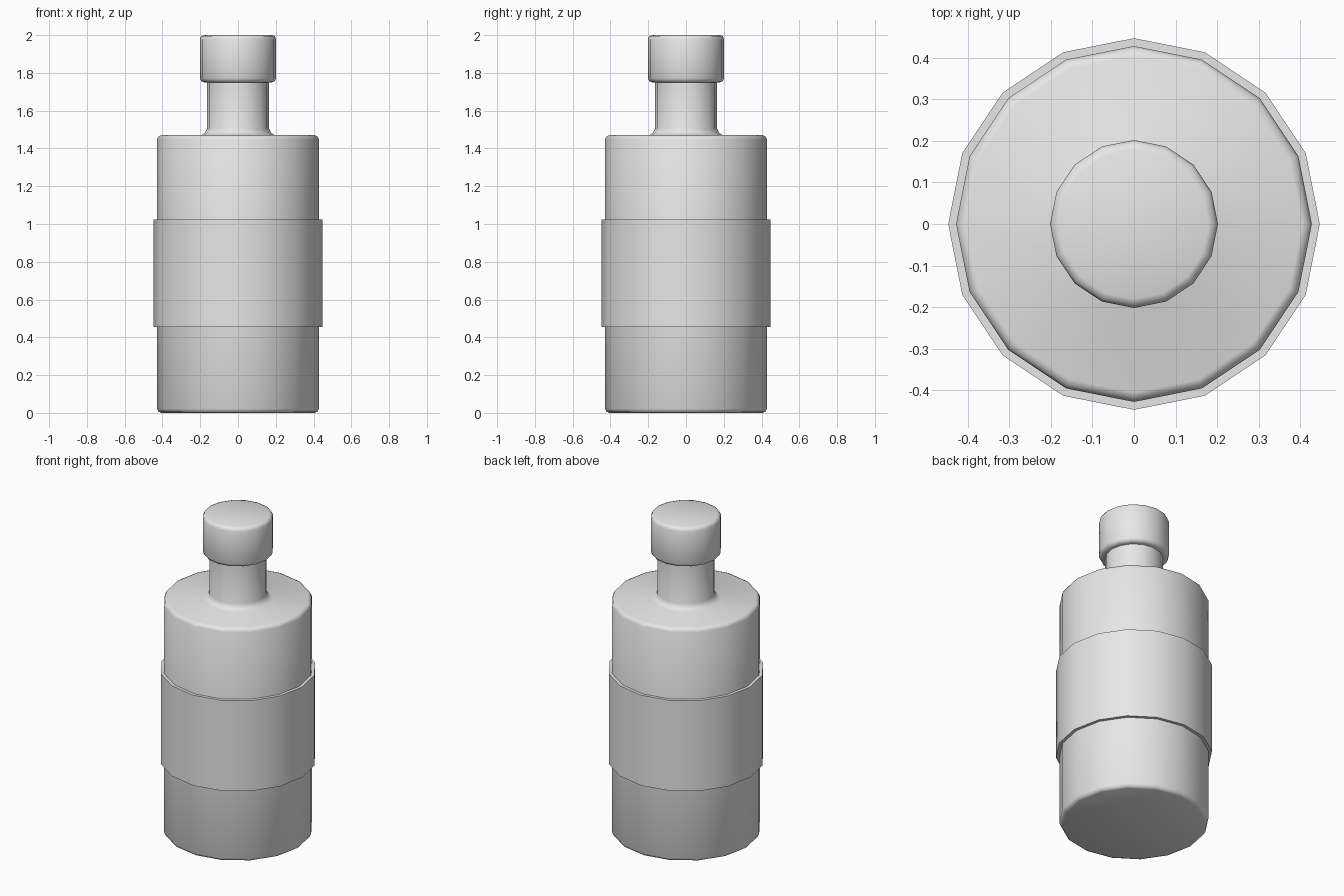
import bpy
import bmesh
from math import cos, sin, tau, radians

SIDES = 16

cube = bpy.data.objects.get("Cube")
if cube:
    bpy.data.objects.remove(cube, do_unlink=True)

grey = bpy.data.materials.new("light_grey")
grey.use_nodes = True
colour = (0.8, 0.8, 0.8, 1)
grey.diffuse_color = colour
grey.node_tree.nodes["Principled BSDF"].inputs["Base Color"].default_value = colour


def lathe(name, profile, closed=False):
    """Turn (radius, height) points about z; open profiles get end caps."""
    bm = bmesh.new()
    rings = [[bm.verts.new((r * cos(tau * i / SIDES), r * sin(tau * i / SIDES), z))
              for i in range(SIDES)] for r, z in profile]
    pairs = list(zip(rings, rings[1:]))
    if closed:
        pairs.append((rings[-1], rings[0]))
    else:
        bm.faces.new(rings[0])
        bm.faces.new(rings[-1])
    for low, high in pairs:
        for i in range(SIDES):
            j = (i + 1) % SIDES
            bm.faces.new((low[i], low[j], high[j], high[i]))
    bmesh.ops.recalc_face_normals(bm, faces=bm.faces)
    mesh = bpy.data.meshes.new(name)
    bm.to_mesh(mesh)
    bm.free()
    mesh.materials.append(grey)
    obj = bpy.data.objects.new(name, mesh)
    bpy.context.collection.objects.link(obj)
    bpy.ops.object.select_all(action='DESELECT')
    obj.select_set(True)
    bpy.context.view_layer.objects.active = obj
    bpy.ops.object.shade_smooth_by_angle(angle=radians(50))
    return obj


# Bottle body with bevelled rims, a flared shoulder and the neck
lathe("bottle", [(0.405, 0), (0.42, 0.006), (0.428, 0.022),
                 (0.428, 1.448), (0.42, 1.464), (0.405, 1.47),
                 (0.195, 1.47), (0.175, 1.482), (0.165, 1.505), (0.165, 1.76)])

# Stopper cap on the neck
lathe("cap", [(0.18, 1.75), (0.195, 1.756), (0.202, 1.772),
              (0.202, 1.978), (0.195, 1.994), (0.18, 2.0)])

# Label sleeve around the body
lathe("label_band", [(0.42, 0.455), (0.447, 0.455),
                     (0.447, 1.025), (0.42, 1.025)], closed=True)
